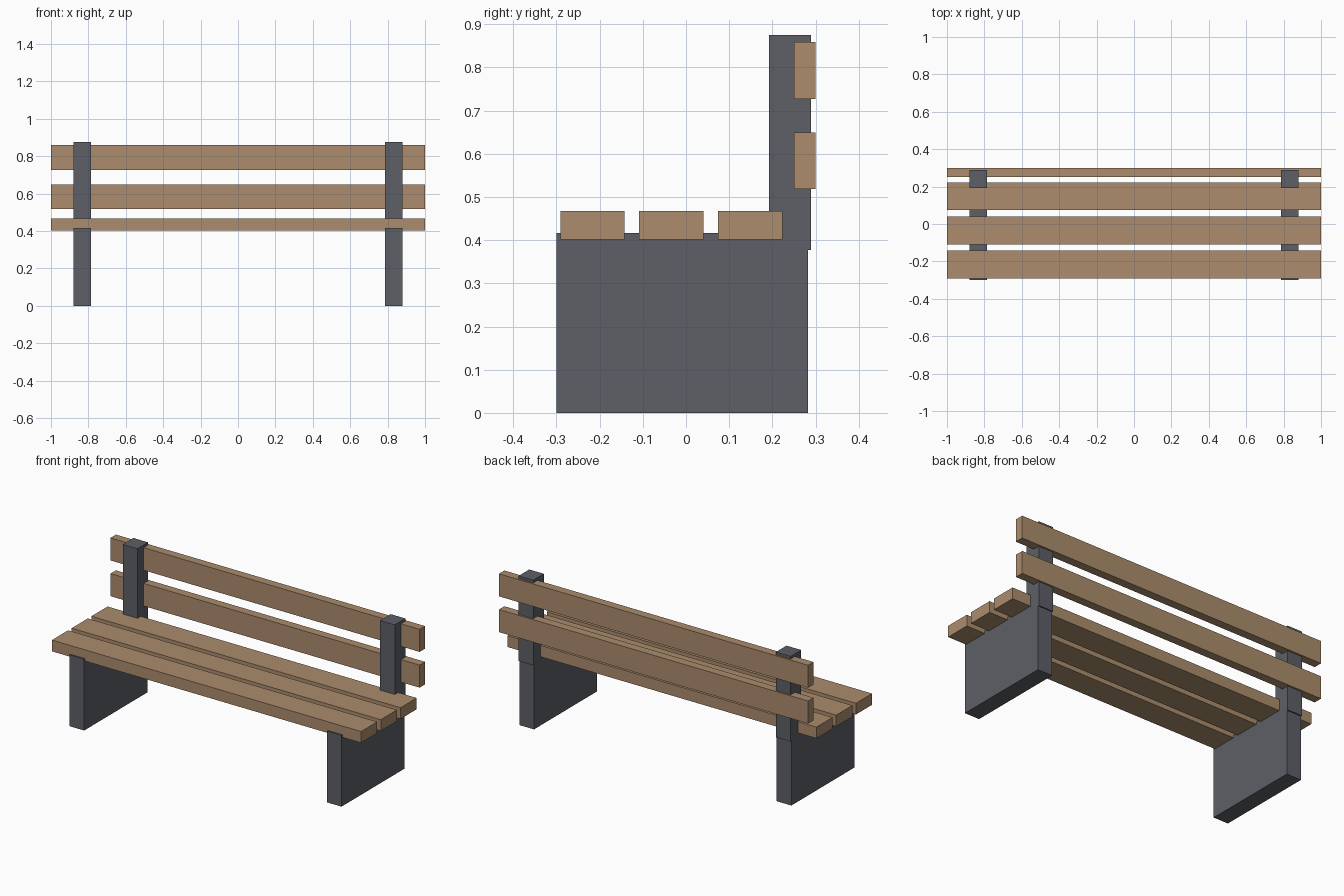
import bpy

default = bpy.data.objects.get("Cube")
if default:
    bpy.data.objects.remove(default, do_unlink=True)


def make_material(name, rgb):
    mat = bpy.data.materials.new(name)
    mat.use_nodes = True
    mat.diffuse_color = (*rgb, 1)
    bsdf = next(n for n in mat.node_tree.nodes if n.type == "BSDF_PRINCIPLED")
    bsdf.inputs["Base Color"].default_value = (*rgb, 1)
    return mat


wood = make_material("tan wood", (0.41, 0.265, 0.152))
stone = make_material("dark grey", (0.11, 0.116, 0.135))


def box(name, x, y, z, mat):
    """Add a box from its (min, max) range on each axis."""
    ranges = (x, y, z)
    bpy.ops.mesh.primitive_cube_add(size=1, location=[(a + b) / 2 for a, b in ranges])
    obj = bpy.context.object
    obj.name = name
    obj.scale = [b - a for a, b in ranges]
    bpy.ops.object.transform_apply(location=False, rotation=False, scale=True)
    obj.data.materials.append(mat)
    return obj


# Slab legs and the back posts standing on them
for side, x in (("left", (0.785, 0.88)), ("right", (-0.88, -0.785))):
    box(side + "_leg", x, (-0.3, 0.283), (0, 0.417), stone)
    box(side + "_back_post", x, (0.192, 0.29), (0.377, 0.875), stone)

# Seat slats
length = (-1, 1)
for name, y in (("front", -0.291), ("middle", -0.109), ("rear", 0.074)):
    box(name + "_seat_slat", length, (y, y + 0.149), (0.402, 0.468), wood)

# Backrest slats, let into the rear of the posts
for name, z in (("lower", 0.518), ("upper", 0.727)):
    box(name + "_back_slat", length, (0.25, 0.3), (z, z + 0.132), wood)
